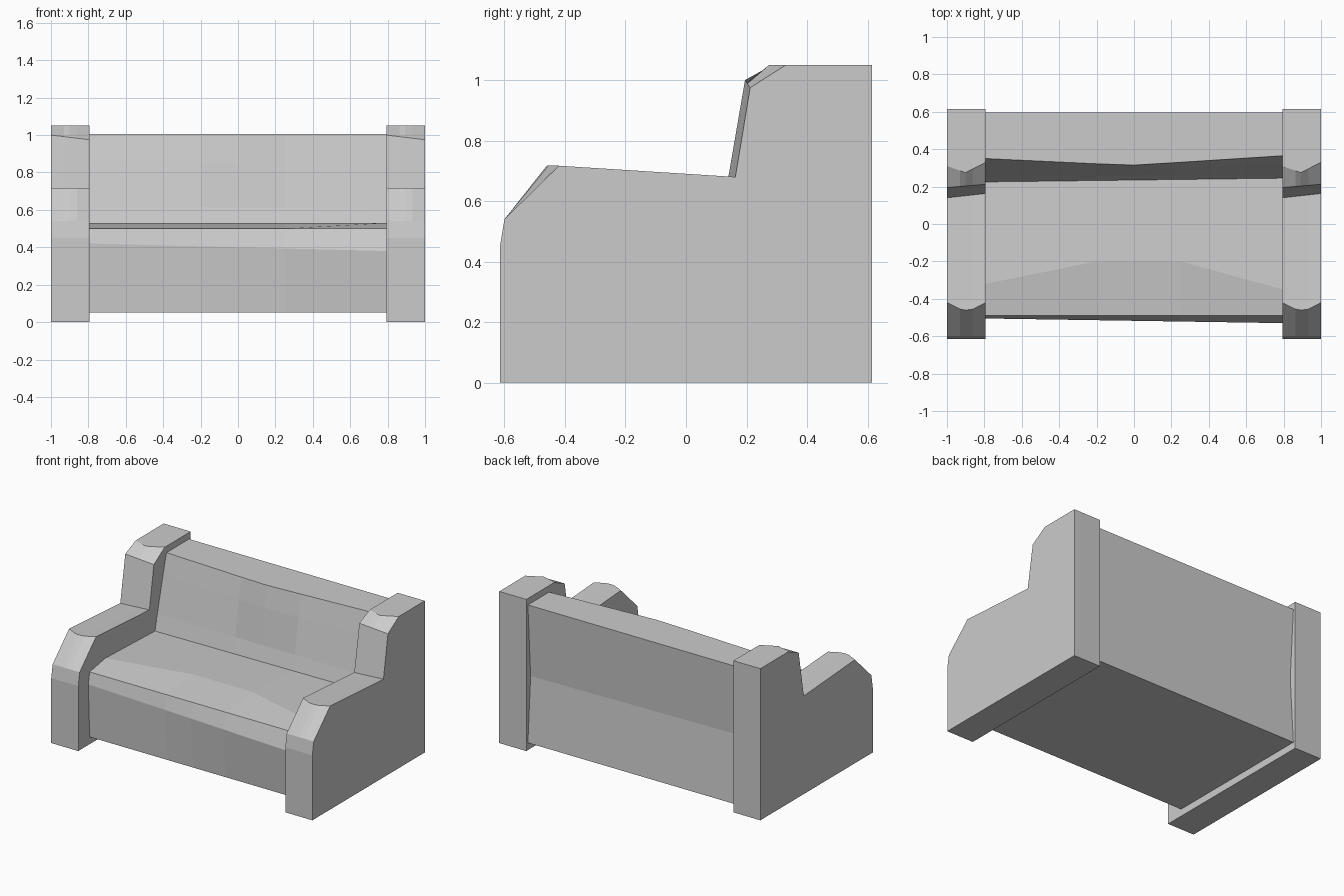
import bpy
import bmesh

cube = bpy.data.objects.get("Cube")
if cube:
    bpy.data.objects.remove(cube, do_unlink=True)

# One plain material for the whole sofa
GREY = (0.6, 0.6, 0.6, 1.0)
fabric = bpy.data.materials.new("light_grey")
fabric.use_nodes = True
fabric.diffuse_color = GREY
fabric.node_tree.nodes["Principled BSDF"].inputs["Base Color"].default_value = GREY


def loft(name, sections, x_offset=0.0):
    """Join side profiles [(x, [(y, z), ...]), ...] into a closed solid."""
    bm = bmesh.new()
    rings = [[bm.verts.new((x + x_offset, y, z)) for y, z in profile]
             for x, profile in sections]
    n = len(rings[0])
    for a, b in zip(rings, rings[1:]):
        for i in range(n):
            j = (i + 1) % n
            bm.faces.new((a[i], a[j], b[j], b[i]))
    bm.faces.new(rings[0])
    bm.faces.new(rings[-1])
    bmesh.ops.recalc_face_normals(bm, faces=bm.faces)
    mesh = bpy.data.meshes.new(name)
    bm.to_mesh(mesh)
    bm.free()
    mesh.materials.append(fabric)
    obj = bpy.data.objects.new(name, mesh)
    bpy.context.collection.objects.link(obj)
    return obj


def mix(a, b, t):
    return a + (b - a) * t


# Arms: the same stepped profile with hand-carved, slightly uneven bevels
ARM_WIDTH = 0.207
arm = []
for x, rest_y, shoulder_y in ((0, -0.42, 0.31), (0.07, -0.455, 0.285),
                              (0.1, -0.46, 0.275), (0.14, -0.455, 0.296),
                              (ARM_WIDTH, -0.42, 0.33)):
    t = x / ARM_WIDTH
    arm.append((x, [(-0.615, 0), (-0.615, 0.45), (-0.6, 0.54), (rest_y, 0.717),
                    (mix(0.14, 0.163, t), 0.68),
                    (mix(0.195, 0.212, t), mix(1.0, 0.975, t)),
                    (shoulder_y, 1.05), (0.615, 1.05), (0.615, 0)]))
loft("right_arm", arm, -1.0)
loft("left_arm", arm, 1.0 - ARM_WIDTH)

# Seat and backrest: one cushion body with an uneven crown and a bulging back
body = []
for x, crown_y, top_y in ((-0.795, -0.32, 0.35), (-0.2, -0.2, 0.322),
                          (0, -0.2, 0.315), (0.25, -0.2, 0.33),
                          (0.795, -0.35, 0.365)):
    t = (x + 0.795) / 1.59
    foot_y = mix(0.225, 0.245, t)
    body.append((x, [(-0.49, 0.05), (mix(-0.505, -0.53, t), mix(0.42, 0.38, t)),
                     (-0.49, 0.5), (crown_y, 0.53), (foot_y, 0.51),
                     (foot_y + 0.025, mix(0.62, 0.605, t)),
                     (mix(foot_y, top_y, 0.7), mix(0.865, 0.85, t)),
                     (top_y, 1.005), (0.597, 1.005),
                     (0.567, mix(0.52, 0.5, t)), (0.597, 0.05)]))
loft("seat_and_backrest", body)
